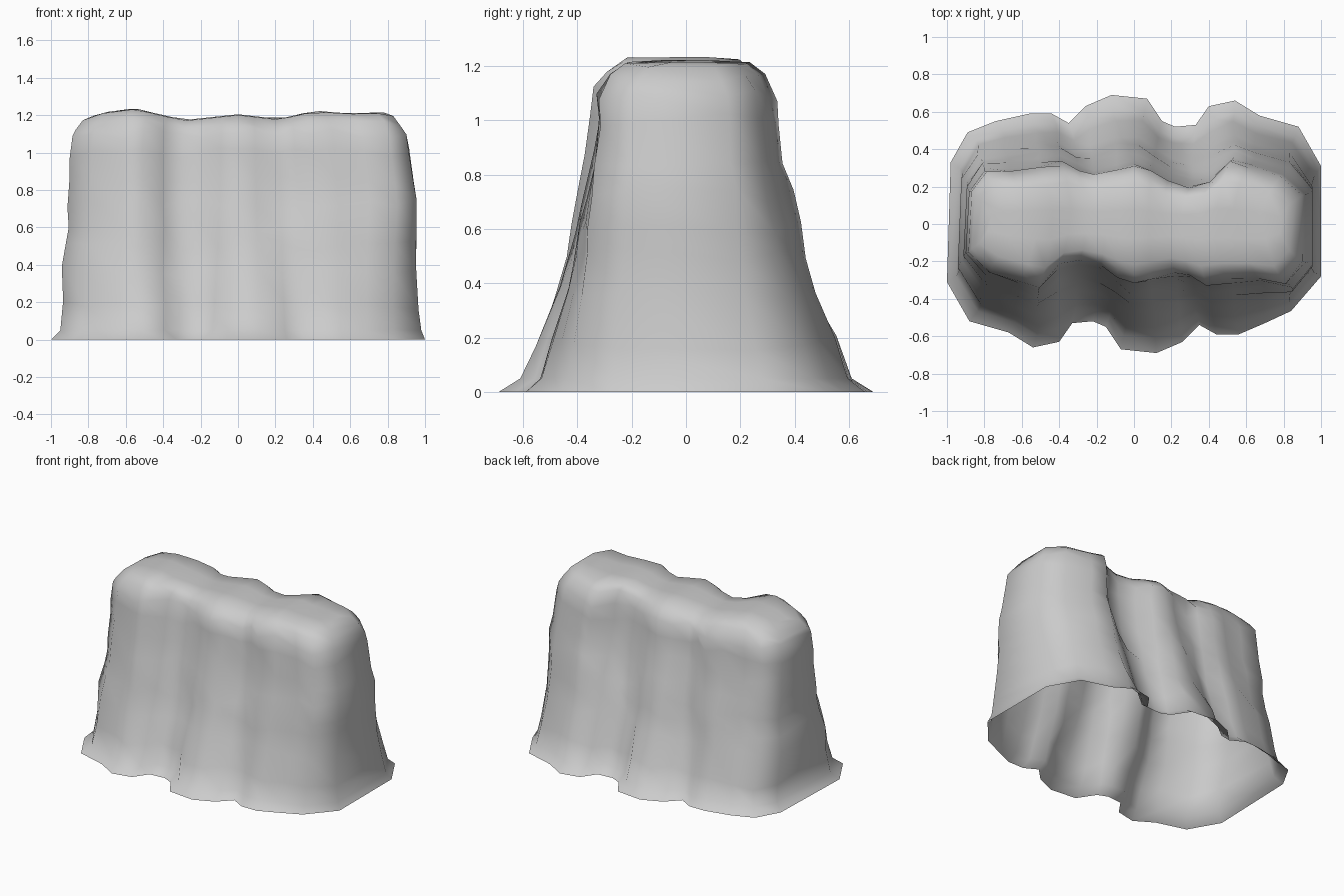
import bpy, bmesh, random

if "Cube" in bpy.data.objects:
    bpy.data.objects.remove(bpy.data.objects["Cube"])

random.seed(7)

# Back half of the outline: foot x, y, then shoulder x, y.
# The front half is the same outline turned 180 degrees.
half = [(-.98, .33, -.98, .17), (-.89, .49, -.89, .28), (-.74, .55, -.74, .28),
        (-.56, .59, -.56, .30), (-.44, .59, -.43, .32), (-.35, .54, -.33, .28),
        (-.26, .63, -.24, .26), (-.12, .69, -.10, .29), (.07, .67, .00, .31),
        (.15, .55, .10, .28), (.22, .52, .20, .23), (.33, .53, .33, .20),
        (.40, .63, .45, .22), (.54, .66, .57, .335), (.67, .58, .68, .31),
        (.88, .52, .87, .25), (1.0, .31, 1.0, .15)]
outline = half + [tuple(-c for c in p) for p in half]
# The front right corner is tucked in at the foot and fuller above
outline[17:20] = [(1.0, -.28, 1.0, -.20), (.84, -.465, .90, -.32),
                  (.70, -.53, .74, -.30)]

# Flank profile: height, left and right x scale, blend towards the foot outline
levels = [(0, 1, 1, 1), (.05, .95, .98, .80), (.18, .935, .965, .67),
          (.37, .942, .953, .45), (.50, .92, .953, .34), (.60, .905, .955, .27),
          (.72, .912, .955, .17), (.86, .90, .94, .09), (1.0, .90, .915, .03),
          (1.10, .885, .90, 0)]

# Uneven crest height along x
crest = [(-1, 1.15), (-.85, 1.17), (-.72, 1.215), (-.55, 1.237), (-.4, 1.2),
         (-.28, 1.175), (0, 1.205), (.22, 1.18), (.41, 1.225), (.55, 1.21),
         (.78, 1.215), (1, 1.15)]


def crest_z(x):
    for (x0, z0), (x1, z1) in zip(crest, crest[1:]):
        if x0 <= x <= x1:
            return z0 + (z1 - z0) * (x - x0) / (x1 - x0)
    return crest[-1][1]


bm = bmesh.new()
rings = []

# Flanks, with slight weathering
for z, left, right, w in levels:
    rough = z > .1
    ring = []
    for fx, fy, tx, ty in outline:
        x = tx + (fx - tx) * w
        y = ty + (fy - ty) * w
        if rough:
            y += random.uniform(-.01, .01)
        dz = random.uniform(-.03, .03) if rough else 0
        ring.append(bm.verts.new((x * (left if x < 0 else right), y, z + dz)))
    rings.append(ring)

# Chamfered rim and crest
for sx, sy, dz in [(.868, .87, -.045), (.83, .70, -.004), (.78, .25, 0)]:
    rings.append([bm.verts.new((tx * sx, ty * sy, crest_z(tx * sx) + dz))
                  for fx, fy, tx, ty in outline])

for lo, hi in zip(rings, rings[1:]):
    for i in range(len(lo)):
        j = (i + 1) % len(lo)
        bm.faces.new((lo[i], lo[j], hi[j], hi[i]))
cap = bm.faces.new(rings[-1])
bmesh.ops.triangulate(bm, faces=[cap])
bmesh.ops.recalc_face_normals(bm, faces=bm.faces)
top = max(bm.faces, key=lambda f: f.calc_center_median().z)
if top.normal.z < 0:
    bmesh.ops.reverse_faces(bm, faces=bm.faces)

# Open-bottomed rock wall
mesh = bpy.data.meshes.new("rock_cliff")
bm.to_mesh(mesh)
bm.free()
for p in mesh.polygons:
    p.use_smooth = True
rock = bpy.data.objects.new("rock_cliff", mesh)
bpy.context.collection.objects.link(rock)
